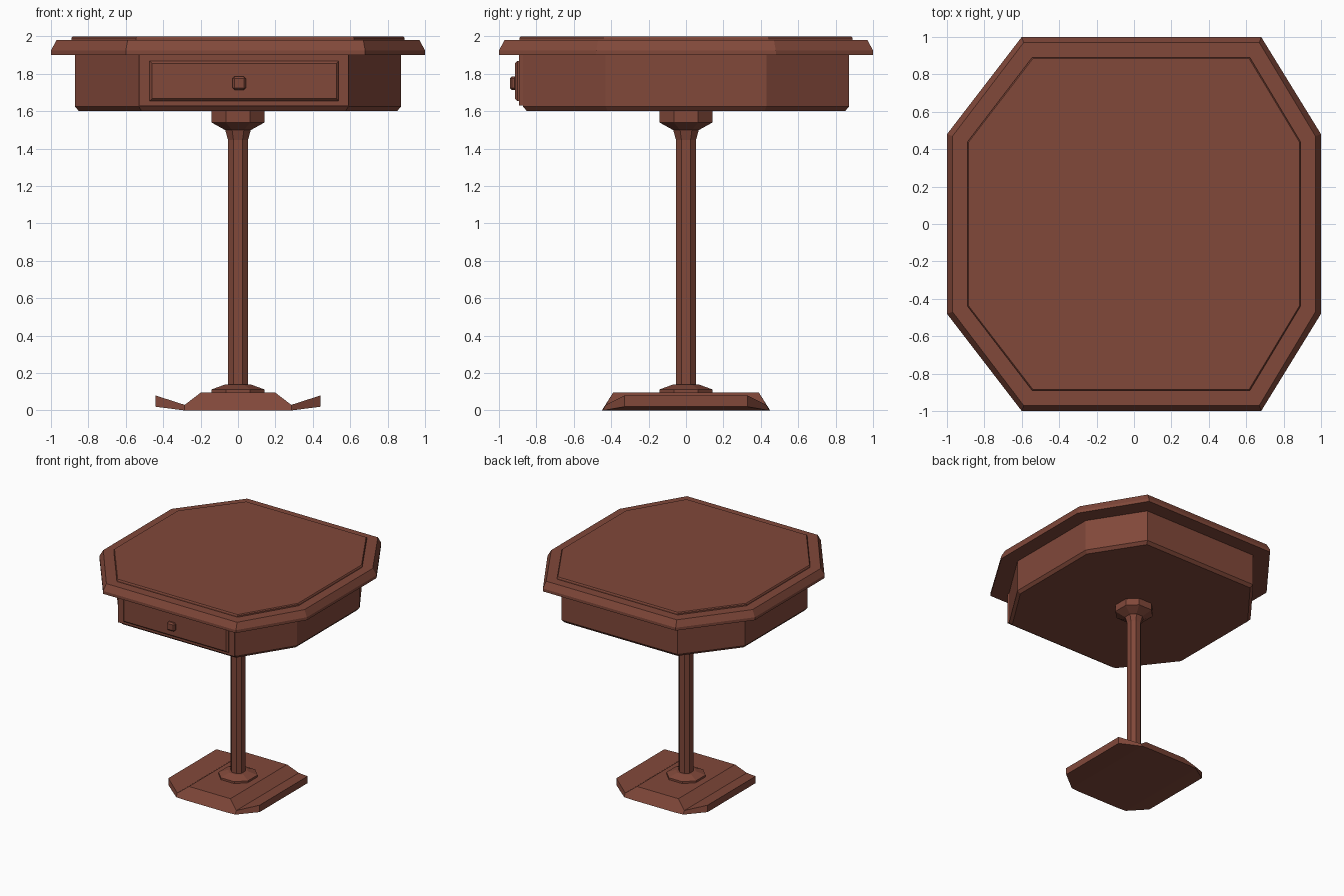
import bpy, bmesh

if "Cube" in bpy.data.objects:
    bpy.data.objects.remove(bpy.data.objects["Cube"])

wood = bpy.data.materials.new("reddish brown wood")
wood.diffuse_color = (0.22, 0.065, 0.042, 1)
wood.use_nodes = True
wood.node_tree.nodes["Principled BSDF"].inputs["Base Color"].default_value = wood.diffuse_color


def loft(name, rings, bevel=0.0):
    """Skin a stack of equal-length point rings and cap both ends."""
    bm = bmesh.new()
    vs = [[bm.verts.new(p) for p in r] for r in rings]
    n = len(rings[0])
    for a, b in zip(vs, vs[1:]):
        for i in range(n):
            j = (i + 1) % n
            bm.faces.new((a[i], a[j], b[j], b[i]))
    bm.faces.new(vs[0][::-1])
    bm.faces.new(vs[-1])
    if bevel:
        bmesh.ops.bevel(bm, geom=bm.edges[:], offset=bevel, segments=1, affect='EDGES')
    bmesh.ops.recalc_face_normals(bm, faces=bm.faces[:])
    me = bpy.data.meshes.new(name)
    bm.to_mesh(me)
    bm.free()
    me.materials.append(wood)
    ob = bpy.data.objects.new(name, me)
    bpy.context.collection.objects.link(ob)
    return ob


def octagon(z, h, xl, xr, y):
    """Octagon reaching +-h, front/back edges xl..xr, side edges -y..y."""
    return [(xl, -h, z), (xr, -h, z), (h, -y, z), (h, y, z),
            (xr, h, z), (xl, h, z), (-h, y, z), (-h, -y, z)]


def regular(z, h):
    t = h * 0.46
    return octagon(z, h, -t, t, t)


def front_rect(y, x0, x1, z0, z1):
    return [(x0, y, z0), (x1, y, z0), (x1, y, z1), (x0, y, z1)]


# table top and its raised panel
loft("table_top", [octagon(1.90, 1.0, -0.60, 0.68, 0.48),
                   octagon(1.925, 1.0, -0.60, 0.68, 0.48),
                   octagon(1.98, 0.97, -0.59, 0.67, 0.47)])
loft("top_panel", [octagon(1.97, 0.89, -0.545, 0.62, 0.44),
                   octagon(1.992, 0.89, -0.545, 0.62, 0.44),
                   octagon(2.0, 0.885, -0.54, 0.615, 0.437)])

# apron box with chamfered lower rim
loft("apron", [octagon(1.60, 0.85, -0.515, 0.575, 0.42),
               octagon(1.625, 0.872, -0.53, 0.59, 0.43),
               octagon(1.90, 0.872, -0.53, 0.59, 0.43)])
loft("apron_front", [front_rect(-0.86, -0.53, 0.59, 1.63, 1.90),
                     front_rect(-0.893, -0.53, 0.59, 1.63, 1.90)])

# drawer and knob
loft("drawer", [front_rect(-0.885, -0.472, 0.538, 1.655, 1.868),
                front_rect(-0.902, -0.472, 0.538, 1.655, 1.868),
                front_rect(-0.915, -0.460, 0.526, 1.667, 1.856)])
loft("drawer_knob", [front_rect(-0.905, -0.03, 0.042, 1.714, 1.786),
                     front_rect(-0.942, -0.03, 0.042, 1.714, 1.786)], bevel=0.011)

# pedestal: column and collars
loft("column", [regular(0.09, 0.053), regular(1.445, 0.053), regular(1.505, 0.07)])
loft("upper_collar", [regular(1.50, 0.07), regular(1.54, 0.142), regular(1.60, 0.142)])
loft("lower_collar", [regular(0.09, 0.142), regular(0.112, 0.142), regular(0.138, 0.072)])

# foot: cross-sections along x (x, bottom half width, bottom z, top half width, top z)
half = [(0.20, 0.45, 0.0, 0.39, 0.095), (0.285, 0.445, 0.0, 0.43, 0.03),
        (0.44, 0.33, 0.02, 0.33, 0.08)]
sections = [(-s[0],) + s[1:] for s in reversed(half)] + half
loft("foot", [[(x, -yb, zb), (x, yb, zb), (x, yt, zt), (x, -yt, zt)]
              for x, yb, zb, yt, zt in sections])
